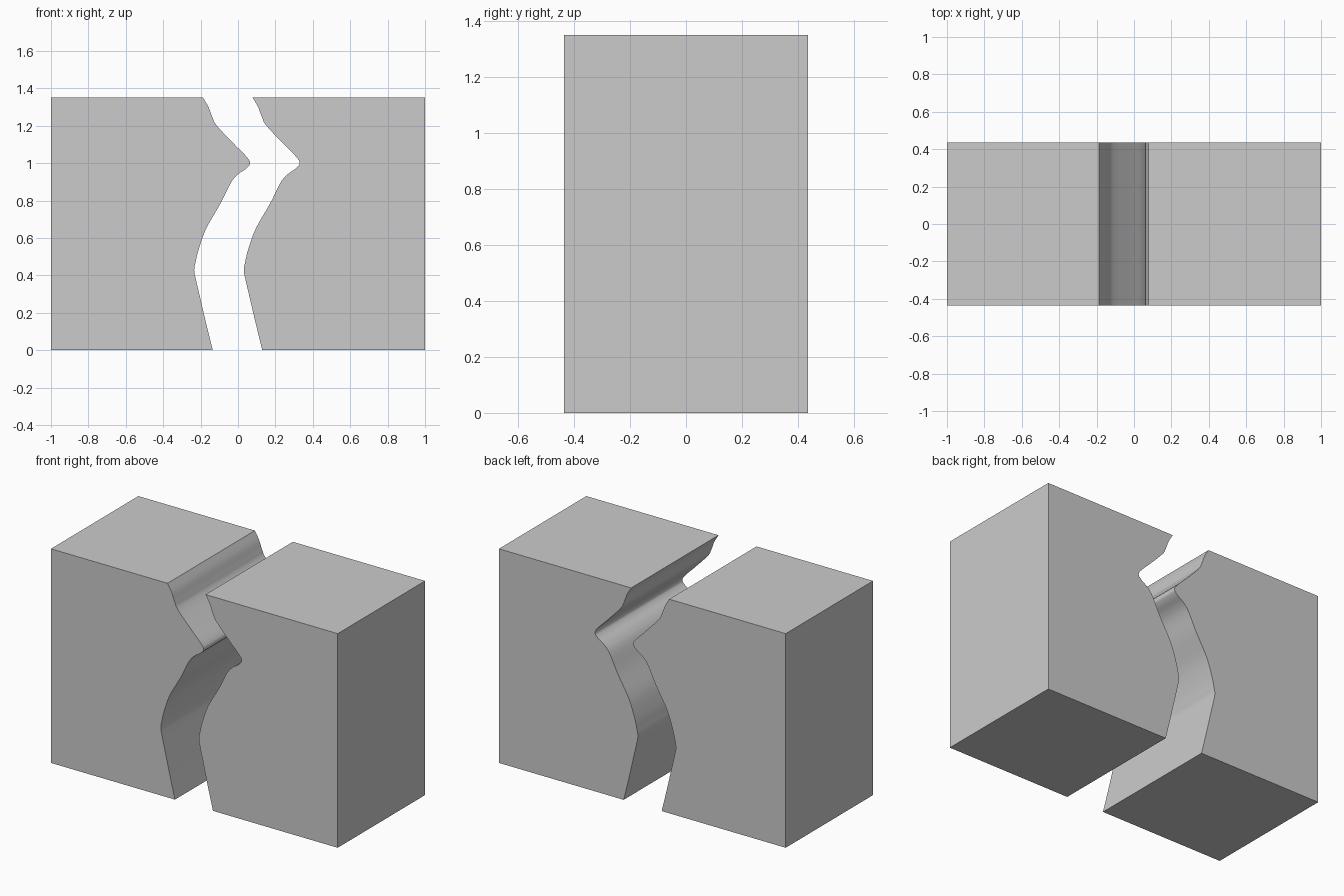
import bpy, bmesh, math
from mathutils import Vector

if "Cube" in bpy.data.objects:
    bpy.data.objects.remove(bpy.data.objects["Cube"])

HEIGHT, HALF_DEPTH, GAP = 1.35, 0.435, 0.265

# Control points (x, z) of the fracture line on the left block
CRACK = [(-0.135, 0), (-0.172, 0.15), (-0.207, 0.3), (-0.228, 0.39), (-0.234, 0.43),
         (-0.227, 0.47), (-0.21, 0.54), (-0.17, 0.65), (-0.093, 0.785), (-0.038, 0.895),
         (0, 0.94), (0.045, 0.972), (0.065, 1.0), (0.045, 1.035), (-0.024, 1.105),
         (-0.113, 1.2), (-0.136, 1.243), (-0.158, 1.3), (-0.187, 1.35)]


def smooth_line(points, steps=5):
    """Catmull-Rom curve through the points."""
    p = [Vector(q) for q in points]
    p = [2 * p[0] - p[1]] + p + [2 * p[-1] - p[-2]]
    out = []
    for i in range(1, len(p) - 2):
        a, b, c, d = p[i - 1:i + 3]
        for s in range(steps):
            t = s / steps
            out.append(0.5 * (2 * b + (c - a) * t + (2 * a - 5 * b + 4 * c - d) * t * t
                              + (3 * b - a - 3 * c + d) * t ** 3))
    return out + [p[-2]]


def block(name, outer_x, shift):
    """Extrude the outline between the outer wall and the fracture line."""
    outline = [(v.x + shift, v.y) for v in smooth_line(CRACK)]
    outline += [(outer_x, HEIGHT), (outer_x, 0)]
    bm = bmesh.new()
    face = bm.faces.new([bm.verts.new((x, -HALF_DEPTH, z)) for x, z in outline])
    ext = bmesh.ops.extrude_face_region(bm, geom=[face], use_keep_orig=True)
    moved = [g for g in ext["geom"] if isinstance(g, bmesh.types.BMVert)]
    bmesh.ops.translate(bm, verts=moved, vec=(0, 2 * HALF_DEPTH, 0))
    bmesh.ops.recalc_face_normals(bm, faces=bm.faces)
    mesh = bpy.data.meshes.new(name)
    bm.to_mesh(mesh)
    bm.free()
    obj = bpy.data.objects.new(name, mesh)
    bpy.context.collection.objects.link(obj)
    bpy.ops.object.select_all(action='DESELECT')
    obj.select_set(True)
    bpy.context.view_layer.objects.active = obj
    bpy.ops.object.shade_smooth_by_angle(angle=math.radians(35))


# Two matching halves of the split block
block("left_half", -1, 0)
block("right_half", 1, GAP)
